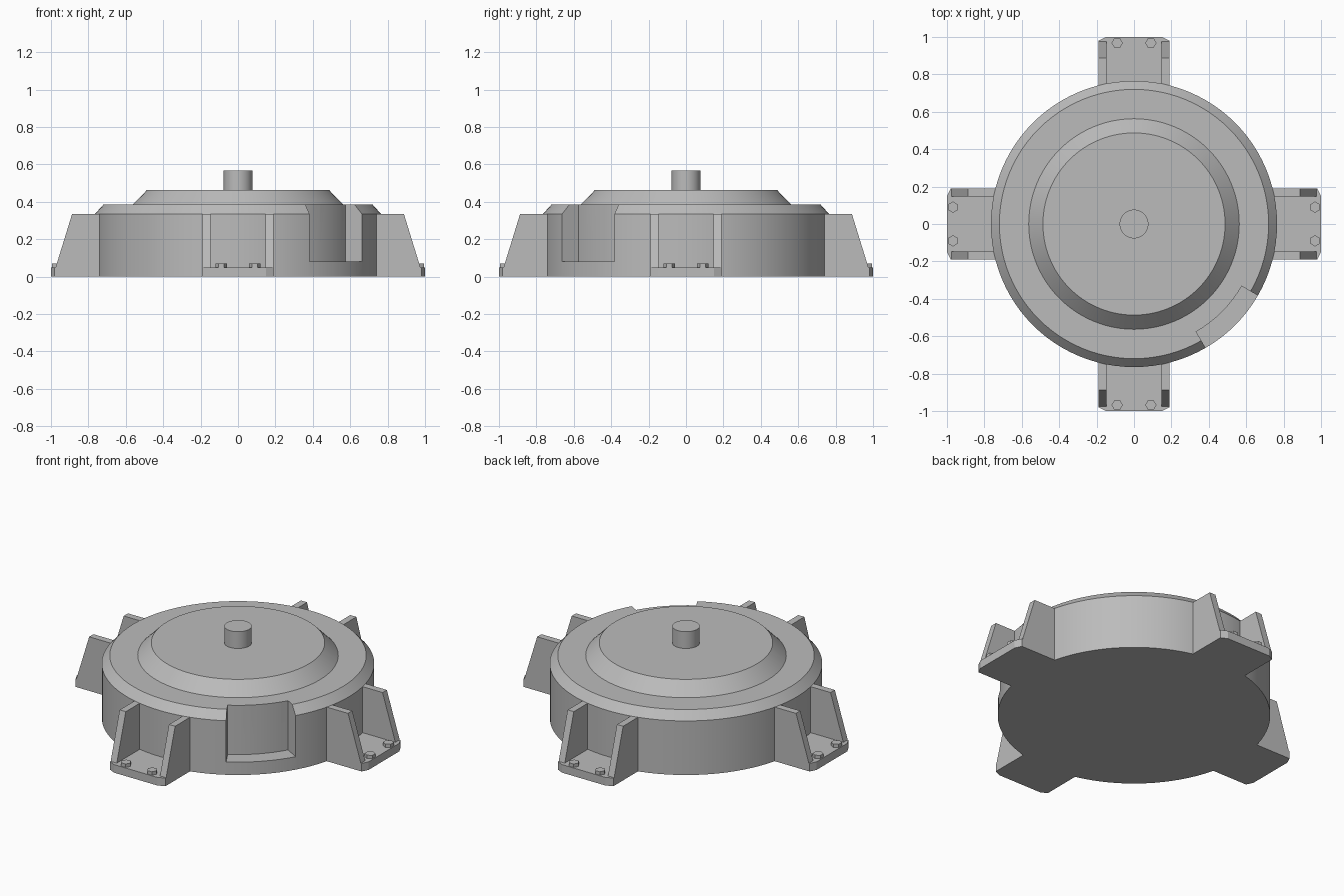
import bpy, bmesh, math
from mathutils import Matrix

if "Cube" in bpy.data.objects:
    bpy.data.objects.remove(bpy.data.objects["Cube"], do_unlink=True)

grey = bpy.data.materials.new("plain_grey")
grey.use_nodes = True
GREY = (0.5, 0.5, 0.5, 1)
grey.diffuse_color = GREY
grey.node_tree.nodes["Principled BSDF"].inputs["Base Color"].default_value = GREY

SEGMENTS = 96


def finish(name, bm, turn=0.0):
    """Turn a bmesh about z and make it an object."""
    bmesh.ops.recalc_face_normals(bm, faces=bm.faces)
    bm.transform(Matrix.Rotation(turn, 4, 'Z'))
    mesh = bpy.data.meshes.new(name)
    bm.to_mesh(mesh)
    bm.free()
    mesh.materials.append(grey)
    obj = bpy.data.objects.new(name, mesh)
    bpy.context.collection.objects.link(obj)
    return obj


def prism(name, outline, depth, turn=0.0):
    """Extrude a flat outline of 3D points along a depth vector."""
    bm = bmesh.new()
    face = bm.faces.new([bm.verts.new(p) for p in outline])
    moved = bmesh.ops.extrude_face_region(bm, geom=[face])["geom"]
    verts = [v for v in moved if isinstance(v, bmesh.types.BMVert)]
    bmesh.ops.translate(bm, verts=verts, vec=depth)
    # the extrusion keeps the starting face only when it is needed as a cap
    bmesh.ops.holes_fill(bm, edges=[e for e in bm.edges if e.is_boundary])
    return finish(name, bm, turn)


def lathe(name, profile):
    """Stack rings of (radius, height) into a closed round solid."""
    bm = bmesh.new()
    rings = []
    for r, z in profile:
        angles = [math.tau * i / SEGMENTS for i in range(SEGMENTS)]
        rings.append([bm.verts.new((r * math.cos(a), r * math.sin(a), z)) for a in angles])
    for low, high in zip(rings, rings[1:]):
        for i in range(SEGMENTS):
            j = (i + 1) % SEGMENTS
            bm.faces.new((low[i], low[j], high[j], high[i]))
    bm.faces.new(rings[0])
    bm.faces.new(rings[-1])
    return finish(name, bm)


def smooth(obj):
    bpy.ops.object.select_all(action='DESELECT')
    obj.select_set(True)
    bpy.context.view_layer.objects.active = obj
    bpy.ops.object.shade_smooth_by_angle(angle=math.radians(20))


# Round housing with stepped, bevelled lid
housing = lathe("housing", [(0.765, 0), (0.765, 0.335), (0.72, 0.385),
                            (0.563, 0.385), (0.487, 0.463)])

# Window recess cut into the front left of the wall
arc = [math.radians(-60 + 30 * i / 8) for i in range(9)]
sector = [(0.665 * math.cos(a), 0.665 * math.sin(a), 0.08) for a in arc]
sector += [(0.9 * math.cos(a), 0.9 * math.sin(a), 0.08) for a in reversed(arc)]
cutter = prism("recess_cutter", sector, (0, 0, 0.5))
cutter.hide_render = True
cut = housing.modifiers.new("recess", 'BOOLEAN')
cut.operation = 'DIFFERENCE'
cut.solver = 'EXACT'
cut.object = cutter
bpy.context.view_layer.objects.active = housing
bpy.ops.object.modifier_apply(modifier=cut.name)
bpy.data.objects.remove(cutter, do_unlink=True)
smooth(housing)

# Central shaft
smooth(lathe("shaft", [(0.077, 0.45), (0.077, 0.567)]))

# Four mounting feet, each with a plate, two ribs and two hex bolts
half = [(0.19, 0.7, 0), (0.19, 0.98, 0), (0.15, 1.0, 0)]
plate = half + [(-x, y, z) for x, y, z in reversed(half)]
rib = [(0.7, 0.01), (0.7, 0.335), (0.887, 0.335), (0.975, 0.05), (0.975, 0.01)]
for side, name in enumerate(("back", "right", "front", "left")):
    turn = side * math.pi / 2
    prism(name + "_foot_plate", plate, (0, 0, 0.05), turn)
    for s in (-1, 1):
        end = "a" if s < 0 else "b"
        prism(f"{name}_rib_{end}", [(s * 0.148, y, z) for y, z in rib],
              (s * 0.042, 0, 0), turn)
        hexagon = [(s * 0.09 + 0.03 * math.cos(k * math.pi / 3),
                    0.968 + 0.03 * math.sin(k * math.pi / 3), 0.04) for k in range(6)]
        prism(f"{name}_bolt_{end}", hexagon, (0, 0, 0.031), turn)
